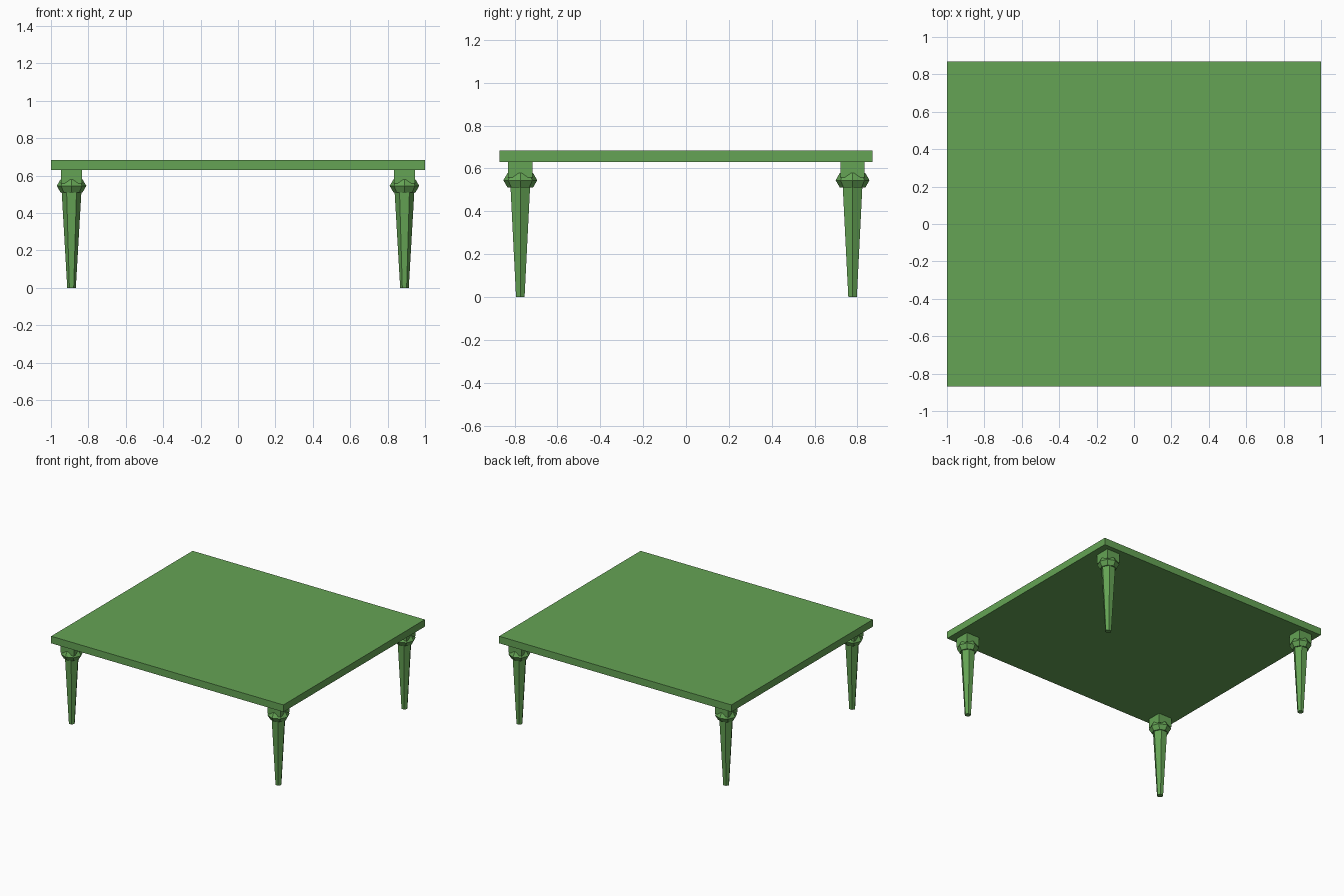
import bpy, bmesh
from math import cos, sin, tau

if "Cube" in bpy.data.objects:
    bpy.data.objects.remove(bpy.data.objects["Cube"])

mat = bpy.data.materials.new("green")
mat.diffuse_color = (0.13, 0.37, 0.09, 1)
mat.use_nodes = True
mat.node_tree.nodes["Principled BSDF"].inputs["Base Color"].default_value = mat.diffuse_color


def make(name, bm, loc):
    bmesh.ops.recalc_face_normals(bm, faces=bm.faces)
    me = bpy.data.meshes.new(name)
    bm.to_mesh(me)
    bm.free()
    me.materials.append(mat)
    ob = bpy.data.objects.new(name, me)
    ob.location = loc
    bpy.context.collection.objects.link(ob)
    return ob


def box(name, loc, size):
    bm = bmesh.new()
    bmesh.ops.create_cube(bm, size=1)
    bmesh.ops.scale(bm, vec=size, verts=bm.verts)
    return make(name, bm, loc)


def lathe(name, loc, profile, sides, closed):
    # rings of (radius, z) points, first vertex on +x
    bm = bmesh.new()
    rings = [[bm.verts.new((r * cos(tau * i / sides), r * sin(tau * i / sides), z))
              for i in range(sides)] for r, z in profile]
    pairs = list(zip(rings, rings[1:]))
    if closed:
        pairs.append((rings[-1], rings[0]))
    else:
        bm.faces.new(rings[0])
        bm.faces.new(rings[-1])
    for a, b in pairs:
        for i in range(sides):
            j = (i + 1) % sides
            bm.faces.new((a[i], a[j], b[j], b[i]))
    return make(name, bm, loc)


# Table top
box("table_top", (0, 0, 0.657), (2.0, 1.74, 0.055))

# Six-sided section of the eight-sided collar
collar = [(0.039 + 0.04 * cos(tau * k / 6), 0.04 * sin(tau * k / 6)) for k in range(6)]

for side, x in (("left", -0.89), ("right", 0.89)):
    for end, y in (("front", -0.773), ("back", 0.777)):
        tag = end + "_" + side
        # Tapered hexagonal leg
        lathe("leg_" + tag, (x, y, 0), [(0.023, 0), (0.056, 0.57)], 6, False)
        # Faceted collar ring
        lathe("collar_" + tag, (x, y, 0.545), collar, 8, True)
        # Square mounting block
        box("block_" + tag, (x, y, 0.595), (0.113, 0.113, 0.075))
